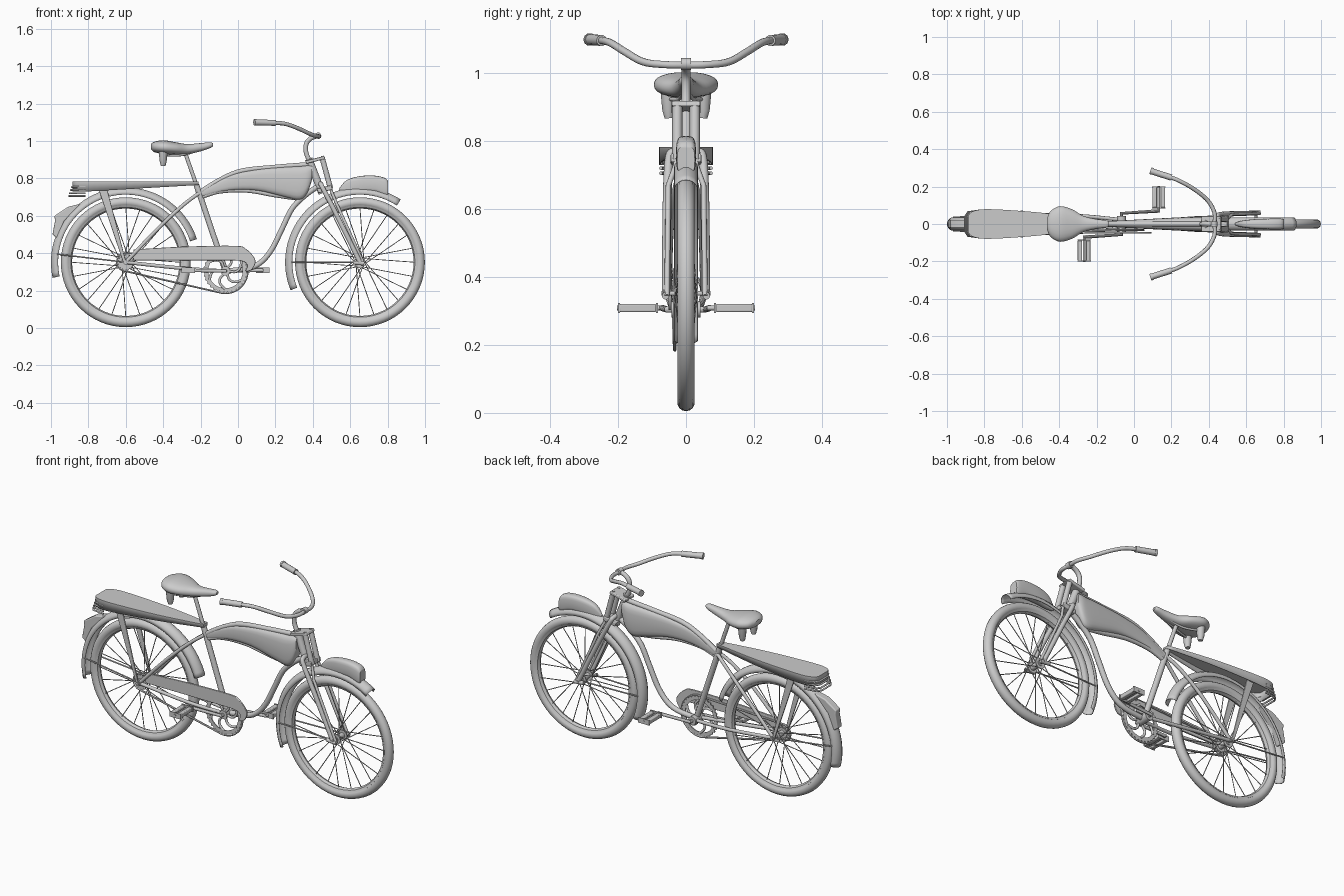
import bpy, bmesh, math
from math import sin, cos, pi, radians, copysign

if "Cube" in bpy.data.objects:
    bpy.data.objects.remove(bpy.data.objects["Cube"])

FRONT, REAR, CRANK = (0.652, 0.352), (-0.60, 0.352), (-0.067, 0.305)

def spline(pts, sub=6):
    out = []
    for i in range(len(pts) - 1):
        a, b, c, d = pts[max(i-1, 0)], pts[i], pts[i+1], pts[min(i+2, len(pts)-1)]
        for k in range(sub):
            t = k / sub
            out.append(tuple(0.5*(2*q + (r-p)*t + (2*p-5*q+4*r-s)*t*t + (3*q-p-3*r+s)*t**3)
                             for p, q, r, s in zip(a, b, c, d)))
    return out + [tuple(pts[-1])]

def add(name, mesh):
    ob = bpy.data.objects.new(name, mesh)
    bpy.context.collection.objects.link(ob)
    return ob

def finish(name, bm):
    bmesh.ops.recalc_face_normals(bm, faces=bm.faces[:])
    me = bpy.data.meshes.new(name)
    bm.to_mesh(me)
    bm.free()
    return add(name, me)

def tube(name, paths, r, smooth=False, cyclic=False, res=3):
    """Round tubes along one or more paths; r may be a (start, end) pair."""
    cu = bpy.data.curves.new(name, 'CURVE')
    cu.dimensions, cu.bevel_depth, cu.bevel_resolution, cu.use_fill_caps = '3D', 1.0, res, True
    r0, r1 = r if isinstance(r, tuple) else (r, r)
    for path in paths:
        pts = spline(path) if smooth else path
        sp = cu.splines.new('POLY')
        sp.points.add(len(pts) - 1)
        for i, p in enumerate(pts):
            sp.points[i].co = (*p, 1)
            sp.points[i].radius = r0 + (r1 - r0) * i / (len(pts) - 1)
        sp.use_cyclic_u = cyclic
    tmp = add("tmp", cu)
    dg = bpy.context.evaluated_depsgraph_get()
    me = bpy.data.meshes.new_from_object(tmp.evaluated_get(dg))
    bpy.data.objects.remove(tmp)
    return add(name, me)

def both(path):
    return [path, [(x, -y, z) for x, y, z in path]]

def sweep(name, c, prof, a0=0, a1=360, n=64, closed=True, thick=0):
    """Turns a (radius, y) profile about the y axis through c, over an angle."""
    bm = bmesh.new()
    full = a1 - a0 == 360
    rings = []
    for k in range(n if full else n + 1):
        a = radians(a0 + (a1 - a0) * k / n)
        rings.append([bm.verts.new((c[0] + r*cos(a), y, c[1] + r*sin(a)))
                      for r, y in (prof(k) if callable(prof) else prof)])
    m = len(rings[0])
    for k in range(n):
        p, q = rings[k], rings[(k + 1) % len(rings)]
        for j in range(m if closed else m - 1):
            bm.faces.new((p[j], p[(j+1) % m], q[(j+1) % m], q[j]))
    ob = finish(name, bm)
    if thick:
        ob.modifiers.new("thickness", 'SOLIDIFY').thickness = thick
    return ob

def loft(name, secs, p=2.5, n=20, sub=4):
    """Closed body through sections (x, half width, low z, high z)."""
    bm = bmesh.new()
    rings = []
    f = lambda v: copysign(abs(v) ** (2 / p), v)
    for x, w, lo, hi in spline(secs, sub):
        rings.append([bm.verts.new((x, w*f(cos(2*pi*k/n)), (lo+hi)/2 + (hi-lo)/2*f(sin(2*pi*k/n))))
                      for k in range(n)])
    for a, b in zip(rings, rings[1:]):
        for j in range(n):
            bm.faces.new((a[j], a[(j+1) % n], b[(j+1) % n], b[j]))
    bm.faces.new(rings[0])
    bm.faces.new(rings[-1])
    return finish(name, bm)

def plate(name, outline, spans, bevel=0):
    """Extrudes an xz outline across one or more y spans."""
    bm = bmesh.new()
    for y0, y1 in spans:
        a = [bm.verts.new((x, y0, z)) for x, z in outline]
        b = [bm.verts.new((x, y1, z)) for x, z in outline]
        bm.faces.new(a)
        bm.faces.new(b)
        for j in range(len(a)):
            k = (j + 1) % len(a)
            bm.faces.new((a[j], a[k], b[k], b[j]))
    ob = finish(name, bm)
    if bevel:
        m = ob.modifiers.new("bevel", 'BEVEL')
        m.width, m.segments = bevel, 3
    return ob

# wheels
for tag, (cx, cz) in (("front", FRONT), ("rear", REAR)):
    sweep(tag + "_tyre", (cx, cz), [(0.321 + 0.026*cos(2*pi*k/14), 0.026*sin(2*pi*k/14)) for k in range(14)])
    sweep(tag + "_rim", (cx, cz), [(0.306, -0.022), (0.294, -0.016), (0.287, 0), (0.294, 0.016), (0.306, 0.022)])
    spokes = []
    for k in range(24):
        a, s = 2*pi*k/24, (1 if k % 2 else -1)
        h = a + (0.9 if k % 4 < 2 else -0.9)
        spokes.append([(cx + 0.026*cos(h), 0.03*s, cz + 0.026*sin(h)), (cx + 0.292*cos(a), 0.004*s, cz + 0.292*sin(a))])
    tube(tag + "_spokes", spokes, 0.0024, res=1)
    tube(tag + "_hub", [[(cx, -0.036, cz), (cx, 0.036, cz)]], 0.016)
    tube(tag + "_hub_flanges", both([(cx, 0.028, cz), (cx, 0.033, cz)]), 0.031)
    tube(tag + "_axle", [[(cx, -0.072, cz), (cx, 0.072, cz)]], 0.007)
    tube(tag + "_axle_nuts", both([(cx, 0.056, cz), (cx, 0.067, cz)]), 0.014, res=1)

# fenders with stays
fender = [(0.362, -0.036), (0.379, -0.034), (0.392, -0.023), (0.4, -0.008),
          (0.4, 0.008), (0.392, 0.023), (0.379, 0.034), (0.362, 0.036)]
sweep("front_fender", FRONT, fender, 57, 202, 40, False, 0.003)
sweep("rear_fender", REAR, fender, 18, 192, 44, False, 0.003)
tube("front_fender_stays", both([(0.652, 0.05, 0.352), (0.285, 0.036, 0.352)]), 0.004)
tube("rear_fender_stays", both([(-0.6, 0.05, 0.352), (-0.967, 0.036, 0.395)]), 0.004)

# lamps on fenders
loft("front_lamp", [(0.54, 0.006, 0.715, 0.745), (0.58, 0.018, 0.715, 0.79), (0.65, 0.026, 0.725, 0.812),
                    (0.73, 0.029, 0.725, 0.815), (0.785, 0.029, 0.705, 0.803), (0.803, 0.026, 0.705, 0.785)], 3.5)
plate("tail_lamp", [(-0.84, 0.665), (-0.91, 0.648), (-0.982, 0.6), (-0.978, 0.575), (-0.992, 0.5),
                    (-0.965, 0.48), (-0.93, 0.57)], [(-0.022, 0.022)], 0.006)

# frame
tube("seat_tube", [[(-0.067, 0, 0.305), (-0.222, 0, 0.765)]], 0.016)
tube("seat_post", [[(-0.21, 0, 0.73), (-0.287, 0, 0.95)]], 0.011)
tube("top_tube", [[(-0.22, 0, 0.715), (-0.1, 0, 0.79), (0.02, 0, 0.84), (0.2, 0, 0.86), (0.385, 0, 0.875)]], 0.014, True)
tube("lower_top_tube", [[(-0.21, 0, 0.695), (-0.1, 0, 0.73), (0.05, 0, 0.735), (0.2, 0, 0.71), (0.34, 0, 0.69)]], 0.012, True)
tube("down_tube", [[(0.43, 0, 0.76), (0.36, 0, 0.71), (0.29, 0, 0.64), (0.235, 0, 0.53), (0.18, 0, 0.42),
                    (0.12, 0, 0.35), (0.05, 0, 0.318), (-0.067, 0, 0.305)]], 0.015, True)
tube("head_tube", [[(0.378, 0, 0.905), (0.45, 0, 0.72)]], 0.021)
tube("seat_stays", both([(-0.6, 0.052, 0.352), (-0.42, 0.046, 0.54), (-0.29, 0.03, 0.66), (-0.21, 0.01, 0.72)]), 0.01, True)
tube("chain_stays", both([(-0.6, 0.052, 0.352), (-0.3, 0.044, 0.32), (-0.067, 0.022, 0.305)]), 0.01, True)
tube("bottom_bracket", [[(-0.067, -0.042, 0.305), (-0.067, 0.042, 0.305)]], 0.025)
loft("tank", [(-0.2, 0.012, 0.7, 0.735), (-0.05, 0.02, 0.735, 0.815), (0.1, 0.028, 0.735, 0.848), (0.25, 0.036, 0.7, 0.862),
              (0.33, 0.039, 0.685, 0.866), (0.37, 0.038, 0.72, 0.87), (0.395, 0.03, 0.79, 0.87)], 3.2)

# sprung fork
tube("fork_legs", both([(0.652, 0.058, 0.352), (0.53, 0.056, 0.6), (0.455, 0.05, 0.745),
                        (0.444, 0.036, 0.768), (0.44, 0, 0.772)]), 0.013, True)
tube("fork_springs", both([(0.45, 0.026, 0.91), (0.495, 0.026, 0.745)]), 0.015)
tube("fork_rods", both([(0.45, 0.026, 0.92), (0.5, 0.03, 0.73), (0.525, 0.052, 0.67), (0.672, 0.056, 0.345)]), 0.008)
plate("fork_crown", [(0.36, 0.895), (0.46, 0.92), (0.468, 0.905), (0.365, 0.878)], [(-0.042, 0.042)], 0.004)
plate("fork_lower_bridge", [(0.42, 0.745), (0.5, 0.765), (0.505, 0.74), (0.43, 0.722)], [(-0.045, 0.045)], 0.004)
tube("fork_links", both([(0.615, 0.06, 0.35), (0.675, 0.06, 0.345)]), 0.011)

# handlebar
tube("stem", [[(0.39, 0, 0.88), (0.365, 0, 0.935), (0.365, 0, 0.985), (0.39, 0, 1.015), (0.428, 0, 1.028)]], 0.013, True)
tube("stem_clamp", [[(0.428, -0.014, 1.028), (0.428, 0.014, 1.028)]], 0.018)
half = [(0.43, 0, 1.025), (0.43, 0.06, 1.026), (0.395, 0.125, 1.034), (0.33, 0.18, 1.064), (0.26, 0.222, 1.09),
        (0.2, 0.248, 1.097), (0.1, 0.281, 1.1)]
tube("handlebar", both(half), 0.011, True)
tube("grips", both([(0.2, 0.248, 1.097), (0.088, 0.284, 1.1)]), 0.0165)
tube("grip_ends", both([(0.099, 0.281, 1.1), (0.087, 0.285, 1.1)]), 0.0185)

# seat and its springs
loft("seat", [(-0.465, 0.03, 0.955, 0.985), (-0.445, 0.07, 0.94, 0.997), (-0.395, 0.095, 0.93, 1.004), (-0.33, 0.078, 0.928, 0.993),
              (-0.27, 0.043, 0.93, 0.984), (-0.2, 0.026, 0.945, 0.989), (-0.15, 0.02, 0.962, 0.993), (-0.133, 0.01, 0.972, 0.988)], 2.3, 24)
tube("seat_springs", both([(-0.4, 0.052, 0.945), (-0.4, 0.052, 0.89), (-0.4, 0.05, 0.868)]), (0.024, 0.013))
tube("seat_rails", both([(-0.4, 0.05, 0.925), (-0.3, 0.02, 0.925), (-0.2, 0.008, 0.955)]), 0.006, True)

# rear rack: open-bottomed shell, slatted tail, legs
edge = spline([(-0.885, 0.045), (-0.865, 0.066), (-0.8, 0.079), (-0.65, 0.073), (-0.45, 0.055), (-0.21, 0.018)], 4)
loop = edge + [(x, -y) for x, y in reversed(edge)]
bm = bmesh.new()
top = [bm.verts.new((x, y, 0.784)) for x, y in loop]
low = [bm.verts.new((x, y, 0.765 - 0.035 * min(1, (-0.21 - x) / 0.6))) for x, y in loop]
bm.faces.new(top)
for j in range(len(top)):
    k = (j + 1) % len(top)
    bm.faces.new((top[j], top[k], low[k], low[j]))
finish("rear_rack", bm).modifiers.new("thickness", 'SOLIDIFY').thickness = 0.004
tube("rack_tail_slats", [[(-0.815, 0.074, z), (-0.87 - d, 0.064, z), (-0.885 - d, 0.04, z), (-0.885 - d, -0.04, z),
                          (-0.87 - d, -0.064, z), (-0.815, -0.074, z)]
                         for z, d in ((0.755, 0.003), (0.738, 0.008), (0.721, 0.014), (0.706, 0.018))], 0.005)
plate("rack_legs", [(-0.745, 0.74), (-0.7, 0.745), (-0.6, 0.36), (-0.615, 0.355)], [(0.056, 0.064), (-0.064, -0.056)], 0.003)

# chainring, sprocket, chain and guard
def toothed(r, w, y):
    return lambda k: [(r + (0.006 if k % 4 < 2 else 0), y - 0.003), (r + (0.006 if k % 4 < 2 else 0), y + 0.003),
                      (r - w, y + 0.003), (r - w, y - 0.003)]
sweep("chainring", CRANK, toothed(0.112, 0.02, -0.032), n=128)
sweep("rear_sprocket", REAR, toothed(0.04, 0.02, -0.038), n=56)
arms = []
for k in range(6):
    arms.append([(CRANK[0] + r*cos(k*pi/3 + t), -0.032, CRANK[1] + r*sin(k*pi/3 + t))
                 for r, t in ((0.02, 0), (0.05, -0.1), (0.075, 0.15), (0.097, 0.5))])
tube("chainring_arms", arms, 0.007, True)
chain = [(CRANK[0] + 0.119*cos(radians(a)), -0.033, CRANK[1] + 0.119*sin(radians(a))) for a in range(-100, 85, 8)]
chain += [(REAR[0] + 0.047*cos(radians(a)), -0.037, REAR[1] + 0.047*sin(radians(a))) for a in range(85, 262, 16)]
tube("chain", [chain], 0.0055, cyclic=True, res=1)
plate("chain_guard", spline([(-0.56, 0.42), (-0.3, 0.435), (-0.02, 0.44), (0.04, 0.425), (0.085, 0.38), (0.092, 0.345),
                             (0.07, 0.31), (0.04, 0.305), (0.05, 0.335), (0.02, 0.358), (-0.1, 0.362), (-0.56, 0.362)], 4),
      [(-0.052, -0.042)], 0.003)

# cranks and pedals, one each side pointing opposite ways
for tag, s in (("left", 1), ("right", -1)):
    px = CRANK[0] + 0.2 * s
    tube(tag + "_crank", [[(CRANK[0], 0.03*s, 0.305), (CRANK[0], 0.057*s, 0.305), (px, 0.07*s, 0.309)]], 0.0095)
    tube(tag + "_pedal_spindle", [[(px, 0.062*s, 0.309), (px, 0.203*s, 0.309)]], 0.007)
    for i, d in enumerate((-0.022, 0.022)):
        plate(f"{tag}_pedal_block_{i}", [(px+d-0.012, 0.297), (px+d+0.012, 0.297), (px+d+0.012, 0.321), (px+d-0.012, 0.321)],
              [sorted((0.088*s, 0.196*s))], 0.004)
    plate(tag + "_pedal_ends", [(px-0.036, 0.294), (px+0.036, 0.294), (px+0.036, 0.324), (px-0.036, 0.324)],
          [sorted((0.082*s, 0.088*s)), sorted((0.195*s, 0.2*s))])

bpy.ops.object.select_all(action='SELECT')
bpy.context.view_layer.objects.active = bpy.context.selected_objects[0]
bpy.ops.object.shade_smooth_by_angle(angle=radians(38))
